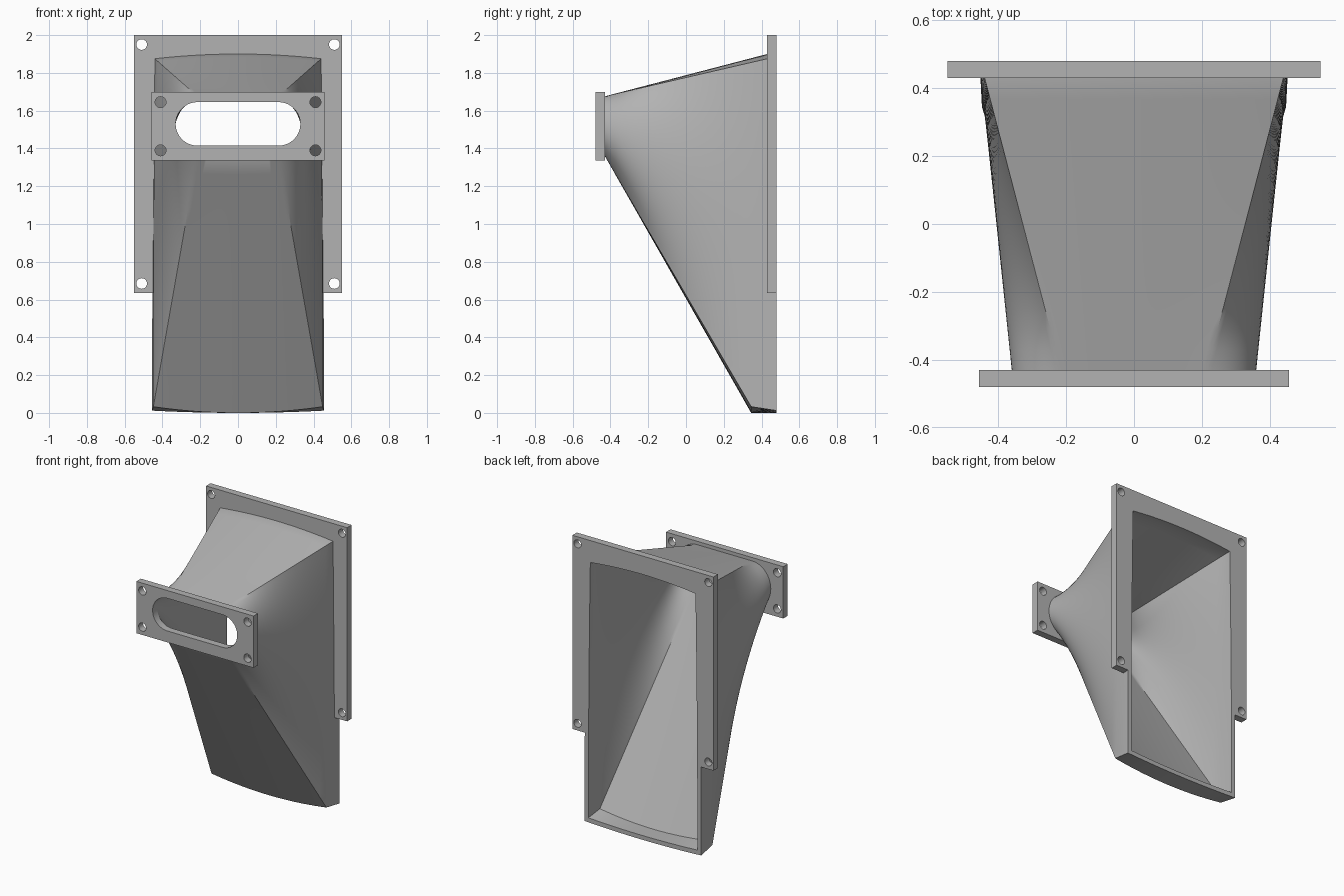
import bpy, bmesh, math

cube = bpy.data.objects.get("Cube")
if cube:
    bpy.data.objects.remove(cube, do_unlink=True)

grey = bpy.data.materials.new("plain_grey")
grey.use_nodes = True
colour = (0.45, 0.45, 0.45, 1)
grey.diffuse_color = colour
grey.node_tree.nodes["Principled BSDF"].inputs["Base Color"].default_value = colour

FLAT, SIDE, STEPS = 16, 32, 14     # points per flat edge, per side, loft steps


def lerp(a, b, t):
    return a + (b - a) * t


def finish(obj):
    bpy.ops.object.select_all(action='DESELECT')
    obj.select_set(True)
    bpy.context.view_layer.objects.active = obj
    bpy.ops.object.shade_smooth_by_angle(angle=math.radians(30))


def full_ring(half_top, half_side, half_bottom):
    """Mirror the +x half (top centre to bottom centre) into a closed ring."""
    half = half_top + half_side[1:] + half_bottom[1:]
    return half + [(-x, y, z) for x, y, z in half[-2:0:-1]]


def slot_ring(a, rx, rz, zc, y):
    """Rounded slot: flat top and bottom with half-round ends."""
    top = [(a * i / FLAT, y, zc + rz) for i in range(FLAT + 1)]
    side = []
    for i in range(SIDE + 1):
        ang = math.pi * i / SIDE
        side.append((a + rx * math.sin(ang), y, zc + rz * math.cos(ang)))
    bottom = [(x, y, zc - rz) for x, _, _ in reversed(top)]
    return full_ring(top, side, bottom)


def mouth_ring(wt, wb, zt, zb, bow, yt, yb):
    """Tall rectangle with bowed top and bottom edges."""
    top, bottom = [], []
    for i in range(FLAT + 1):
        t = i / FLAT
        top.append((wt * t, yt, zt - 0.025 * t * t))
        bottom.append((wb * t, yb, zb + bow * t * t))
    side = []
    for i in range(SIDE + 1):
        t = i / SIDE
        side.append((lerp(wt, wb, 1 - (1 - t) ** 2), lerp(yt, yb, t),
                     lerp(zt - 0.025, zb + bow, t)))
    return full_ring(top, side, bottom[::-1])


def loft(a, b):
    return [[tuple(lerp(p, q, s / STEPS) for p, q in zip(u, v))
             for u, v in zip(a, b)] for s in range(STEPS + 1)]


# Duct shell: outer skin, rear rim, then the inner skin back to the front
outer_back = mouth_ring(0.44, 0.455, 1.90, 0.0, 0.012, 0.48, 0.48)
inner_back = mouth_ring(0.41, 0.425, 1.87, 0.03, 0.012, 0.48, 0.48)
outer = loft(slot_ring(0.215, 0.145, 0.158, 1.518, -0.43),
             mouth_ring(0.44, 0.448, 1.90, 0.0, 0.033, 0.43, 0.345))
inner = loft(slot_ring(0.215, 0.115, 0.115, 1.53, -0.43),
             mouth_ring(0.41, 0.418, 1.87, 0.03, 0.033, 0.43, 0.362))
rings = outer + [outer_back, inner_back] + inner[::-1]

bm = bmesh.new()
verts = [[bm.verts.new(p) for p in ring] for ring in rings]
count = len(rings[0])
for k in range(len(verts)):
    r, s = verts[k], verts[(k + 1) % len(verts)]
    for i in range(count):
        j = (i + 1) % count
        bm.faces.new((r[i], r[j], s[j], s[i]))
bmesh.ops.recalc_face_normals(bm, faces=bm.faces)
mesh = bpy.data.meshes.new("duct_shell")
bm.to_mesh(mesh)
bm.free()
mesh.materials.append(grey)
duct = bpy.data.objects.new("duct_shell", mesh)
bpy.context.collection.objects.link(duct)
finish(duct)


def circle(x, z, r):
    return [(x + r * math.cos(math.tau * i / 32), z + r * math.sin(math.tau * i / 32))
            for i in range(32)]


def plate(name, y, outlines):
    """Flat plate 0.05 thick; outlines inside the first one become holes."""
    cu = bpy.data.curves.new(name, 'CURVE')
    cu.dimensions = '2D'
    cu.fill_mode = 'BOTH'
    cu.extrude = 0.025
    for pts in outlines:
        sp = cu.splines.new('POLY')
        sp.points.add(len(pts) - 1)
        for p, (x, z) in zip(sp.points, pts):
            p.co = (x, z, 0, 1)
        sp.use_cyclic_u = True
    cu.materials.append(grey)
    obj = bpy.data.objects.new(name, cu)
    bpy.context.collection.objects.link(obj)
    obj.location.y = y
    obj.rotation_euler.x = math.pi / 2
    bpy.ops.object.select_all(action='DESELECT')
    obj.select_set(True)
    bpy.context.view_layer.objects.active = obj
    bpy.ops.object.convert(target='MESH')
    finish(bpy.context.object)


# Front flange with slot and four bolt holes
slot = [(x, z) for x, _, z in slot_ring(0.215, 0.115, 0.115, 1.53, 0)]
holes = [circle(s * 0.41, z, 0.029) for s in (-1, 1) for z in (1.39, 1.645)]
plate("front_flange", -0.455,
      [[(-0.457, 1.335), (0.457, 1.335), (0.457, 1.70), (-0.457, 1.70)], slot] + holes)

# Rear flange: an open-bottomed frame around the duct mouth
FOOT = 0.635
notch = [(x * 0.985, z - 0.008) for x, _, z in outer_back if z > FOOT + 0.01]
right = [p for p in notch if p[0] >= 0]
left = [(-x, z) for x, z in right[:0:-1]]
edge = right[-1][0]
frame = [(-0.55, FOOT), (-0.55, 2.0), (0.55, 2.0), (0.55, FOOT), (edge, FOOT)]
frame += right[::-1] + left[::-1] + [(-edge, FOOT)]
holes = [circle(s * 0.51, z, 0.028) for s in (-1, 1) for z in (0.685, 1.95)]
plate("rear_flange", 0.455, [frame] + holes)
